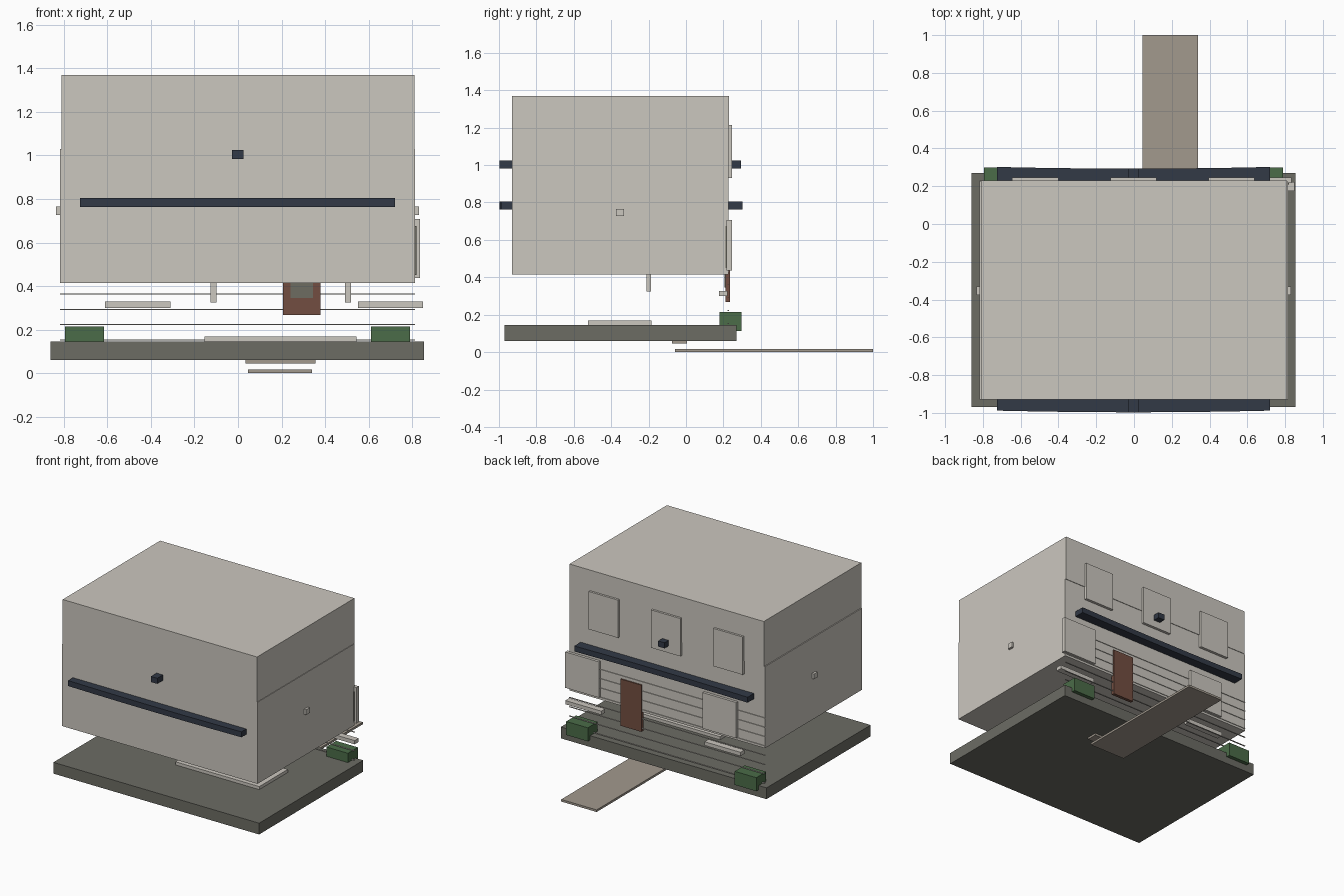
import bpy
import bmesh

old = bpy.data.objects.get("Cube")
if old:
    bpy.data.objects.remove(old, do_unlink=True)


def material(name, rgb):
    m = bpy.data.materials.new(name)
    m.use_nodes = True
    m.diffuse_color = (*rgb, 1)
    m.node_tree.nodes["Principled BSDF"].inputs["Base Color"].default_value = (*rgb, 1)
    return m


wall = material("pale plaster", (0.60, 0.57, 0.52))
stone = material("grey stone", (0.15, 0.15, 0.127))
navy = material("dark navy", (0.032, 0.041, 0.061))
green = material("planter green", (0.07, 0.15, 0.065))
brown = material("door brown", (0.17, 0.076, 0.053))
paving = material("tan paving", (0.36, 0.32, 0.27))
glass = material("dark glass", (0.155, 0.15, 0.12))


def box(name, mat, x, y, z, slices=0, bow=0):
    """Box from (min, max) ranges, optionally sliced along x and bowed toward -y."""
    bm = bmesh.new()
    bmesh.ops.create_cube(bm, size=1)
    if slices:
        along = [e for e in bm.edges if abs(e.verts[0].co.x - e.verts[1].co.x) > 0.5]
        bmesh.ops.subdivide_edges(bm, edges=along, cuts=slices, use_grid_fill=True)
    for v in bm.verts:
        u = 2 * v.co.x
        for i, (lo, hi) in enumerate((x, y, z)):
            v.co[i] = lo + (v.co[i] + 0.5) * (hi - lo)
        v.co.y -= bow * (1 - u * u)
    mesh = bpy.data.meshes.new(name)
    bm.to_mesh(mesh)
    bm.free()
    mesh.materials.append(mat)
    obj = bpy.data.objects.new(name, mesh)
    bpy.context.collection.objects.link(obj)
    return obj


# Ground slab, path and steps
box("foundation", stone, (-0.86, 0.855), (-0.97, 0.27), (0.06, 0.145))
box("path", paving, (0.045, 0.34), (-0.06, 1.0), (0, 0.016))
box("lower_step", paving, (0.035, 0.355), (-0.075, 0.005), (0.045, 0.06))
box("porch_floor", wall, (-0.155, 0.545), (-0.525, -0.185), (0.145, 0.168))

# House body in two storeys
box("lower_storey", wall, (-0.817, 0.814), (-0.93, 0.226), (0.415, 1.03))
box("upper_storey", wall, (-0.81, 0.81), (-0.93, 0.23), (1.03, 1.37))

# Siding lines
for i in range(8):
    z = 0.153 + i * 0.07
    box("siding_line", wall, (-0.817, 0.814), (0.222, 0.231), (z - 0.002, z + 0.002))

# Bowed bands and small blocks on both long walls
for side, wall_y, outer in (("front", (-0.988, -0.9), (-0.997, -0.9)),
                            ("back", (0.2, 0.302), (0.2, 0.295))):
    box(side + "_band", navy, (-0.725, 0.72), wall_y, (0.763, 0.804), 5, 0.009)
    box(side + "_block", navy, (-0.028, 0.025), outer, (0.983, 1.025))

# Upper windows
for x in (-0.523, -0.003, 0.517):
    box("upper_window", wall, (x - 0.122, x + 0.122), (0.22, 0.246), (0.93, 1.215))

# Lower windows with glass, sills and planters
for x in (-0.45, 0.695):
    box("lower_window", wall, (x - 0.14, x + 0.14), (0.217, 0.246), (0.437, 0.707))
    box("window_glass", glass, (x - 0.125, x + 0.125), (0.21, 0.217), (0.45, 0.675))
for x in (-0.46, 0.70):
    box("window_sill", wall, (x - 0.15, x + 0.15), (0.176, 0.223), (0.30, 0.328))
for x in (-0.705, 0.70):
    box("planter", green, (x - 0.09, x + 0.09), (0.18, 0.298), (0.113, 0.215))

# Door
box("door", brown, (0.207, 0.38), (0.212, 0.235), (0.268, 0.62))
box("door_glass", glass, (0.24, 0.345), (0.207, 0.212), (0.345, 0.55))

# Porch posts
for x in (-0.113, 0.505):
    box("porch_post", wall, (x - 0.014, x + 0.014), (-0.212, -0.187), (0.324, 0.43))

# Side wall vents
for lo, hi in ((-0.835, -0.8), (0.8, 0.831)):
    box("side_vent", wall, (lo, hi), (-0.375, -0.332), (0.727, 0.766))
